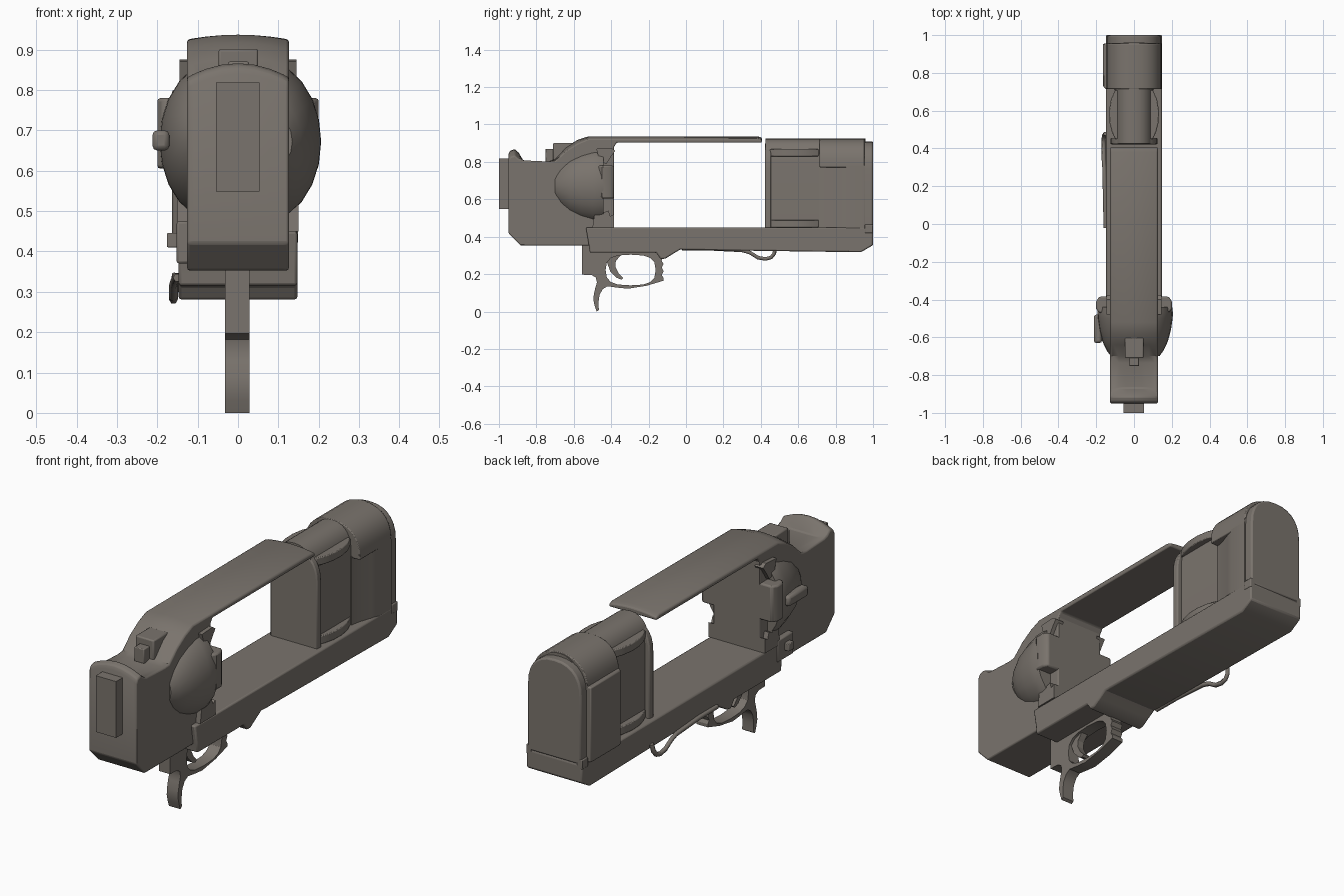
import bpy, bmesh, math
from mathutils import Vector

if "Cube" in bpy.data.objects:
    bpy.data.objects.remove(bpy.data.objects["Cube"])

steel = bpy.data.materials.new("dull_grey_brown_metal")
steel.diffuse_color = (0.195, 0.174, 0.153, 1)
steel.use_nodes = True
steel.node_tree.nodes["Principled BSDF"].inputs["Base Color"].default_value = steel.diffuse_color


def make(name, sections, bevel=0.0, closed=True):
    """Skin a list of equal-length point rings, cap both ends."""
    bm = bmesh.new()
    rings = [[bm.verts.new(p) for p in s] for s in sections]
    for a, b in zip(rings, rings[1:]):
        n = len(a)
        for i in range(n):
            j = (i + 1) % n
            bm.faces.new((a[i], a[j], b[j], b[i]))
    bm.faces.new(rings[0])
    bm.faces.new(rings[-1])
    bmesh.ops.recalc_face_normals(bm, faces=bm.faces[:])
    me = bpy.data.meshes.new(name)
    bm.to_mesh(me)
    bm.free()
    me.materials.append(steel)
    ob = bpy.data.objects.new(name, me)
    bpy.context.collection.objects.link(ob)
    if bevel:
        m = ob.modifiers.new("bevel", "BEVEL")
        m.width, m.segments, m.limit_method = bevel, 2, "ANGLE"
        m.angle_limit = math.radians(40)
    return ob


def side(name, pts, x0, x1, bevel=0.0):
    """Side profile (y, z) extruded along x."""
    return make(name, [[(x, y, z) for y, z in pts] for x in (x0, x1)], bevel)


def plan(name, pts, z0, z1, bevel=0.0):
    """Plan outline (x, y) extruded upward."""
    return make(name, [[(x, y, z) for x, y in pts] for z in (z0, z1)], bevel)


def box(name, x0, x1, y0, y1, z0, z1, bevel=0.0):
    return side(name, [(y0, z0), (y1, z0), (y1, z1), (y0, z1)], x0, x1, bevel)


def arch(name, cx, w, z0, zs, z1, y0, y1, bevel=0.0):
    """Straight sides up to zs, rounded crown up to z1."""
    ring = [(cx - w, z0), (cx + w, z0)]
    for i in range(15):
        t = math.pi * i / 14
        c = math.copysign(abs(math.cos(t)) ** 0.85, math.cos(t))
        ring.append((cx + w * c, zs + (z1 - zs) * abs(math.sin(t)) ** 0.85))
    return make(name, [[(x, y, z) for x, z in ring] for y in (y0, y1)], bevel)


def tube(name, path, r):
    cu = bpy.data.curves.new(name, "CURVE")
    cu.dimensions, cu.bevel_depth, cu.bevel_resolution = "3D", r, 1
    cu.use_fill_caps = True
    sp = cu.splines.new("POLY")
    sp.points.add(len(path) - 1)
    for p, q in zip(sp.points, path):
        p.co = (*q, 1)
    cu.materials.append(steel)
    ob = bpy.data.objects.new(name, cu)
    bpy.context.collection.objects.link(ob)


# Main frame with top strap: (y, z, drop toward the sides)
frame = [(-.95, .42, 0), (-.885, .353, 0), (-.385, .353, 0), (-.385, .88, 0),
         (-.37, .903, 0), (.405, .903, 0), (.405, .93, .012), (.38, .937, .012),
         (-.52, .937, .014), (-.58, .918, .02), (-.64, .88, .02),
         (-.70, .815, .01), (-.735, .802, 0), (-.87, .808, 0),
         (-.895, .85, .035), (-.915, .868, .035), (-.94, .86, .035), (-.95, .84, .035)]
make("main_frame", [[(x, y, z - d * (abs(x) / .126) ** 2) for y, z, d in frame]
                    for x in (-.126, -.11, -.08, -.04, 0, .04, .08, .11, .126)], .006)
box("back_plate", -.055, .053, -1.0, -.94, .548, .818)

# Rear sight
box("sight_base", -.048, .05, -.71, -.60, .80, .902, .006)
box("sight_notch", -.025, .027, -.752, -.68, .80, .87, .004)

# Lower rail
rail = [(-.535, .45), (.99, .45), (1.0, .44), (1.0, .355), (.935, .317), (0, .33),
        (-.03, .332), (-.07, .308), (-.11, .283), (-.135, .28), (-.16, .315),
        (-.515, .315), (-.52, .36)]
side("lower_rail", rail, -.147, .147, .008)
for s in (-1, 1):
    box("rail_end_lip", s * .12, s * .149, .955, 1.0, .42, .465, .004)

# Domed recoil shield
dome = []
for y, k in ((-.70, .45), (-.67, .62), (-.62, .80), (-.56, .92), (-.50, .99), (-.47, 1), (-.44, .97)):
    ring = []
    for i in range(24):
        t = 2 * math.pi * i / 24
        c, s = math.cos(t), math.sin(t)
        x = math.copysign(abs(c) ** .8, c) * .20 * (.35 + .65 * k)
        ring.append((x + .006, y, .672 + s * .212 * k))
    dome.append(ring)
make("recoil_shield", dome)

# Shield rim pieces beside the frame opening
for s in (-1, 1):
    plan("shield_lug", [(s * .10, -.47), (s * .185, -.47), (s * .20, -.45),
                        (s * .20, -.41), (s * .185, -.385), (s * .10, -.385)], .605, .78, .008)
    side("upper_rim", [(-.48, .87), (-.46, .80), (-.425, .79), (-.40, .83), (-.378, .86), (-.40, .875)],
         s * .10, s * .145)
    side("lower_rim", [(-.50, .45), (-.48, .58), (-.45, .57), (-.44, .53), (-.415, .54),
                       (-.405, .51), (-.385, .52), (-.385, .45)], s * .10, s * .15)

# Left-side controls
box("thumb_piece", -.212, -.17, -.63, -.48, .65, .70, .012)
box("pivot_block", -.152, -.12, -.60, -.48, .37, .475, .006)
box("pivot_pin", -.176, -.14, -.57, -.53, .41, .446, .003)

# Trigger guard with an opening and lower hook
guard = [(-.555, .356), (-.555, .197), (-.50, .195), (-.472, .18), (-.465, .15),
         (-.475, .12), (-.482, .07), (-.476, .002), (-.495, .002 + .02),
         (-.488, .002)]
outer = [(-.555, .36), (-.555, .197), (-.505, .195), (-.482, .182), (-.476, .155), (-.484, .13),
         (-.493, .09), (-.495, .06), (-.488, .03), (-.478, .0), (-.466, .008), (-.468, .05),
         (-.462, .09), (-.445, .12), (-.42, .135), (-.36, .127), (-.31, .122), (-.21, .138),
         (-.12, .165), (-.12, .18), (-.13, .195), (-.12, .215), (-.13, .235), (-.12, .255),
         (-.13, .27), (-.12, .36)]
hole = []
for i in range(16):
    t = 2 * math.pi * i / 16
    c, s = math.cos(t), math.sin(t)
    hole.append((-.296 + .134 * math.copysign(abs(c) ** .7, c),
                 .222 + .082 * math.copysign(abs(s) ** .7, s)))
body = side("trigger_guard", outer, -.032, .028)
cutter = side("guard_cutter", hole, -.1, .1)
cutter.hide_render = True
cut = body.modifiers.new("opening", "BOOLEAN")
cut.operation, cut.object, cut.solver = "DIFFERENCE", cutter, "EXACT"
bpy.context.view_layer.update()
cut_mesh = bpy.data.meshes.new_from_object(body.evaluated_get(bpy.context.evaluated_depsgraph_get()))
body.modifiers.clear()
body.data = cut_mesh
bpy.data.objects.remove(cutter)
side("trigger", [(-.425, .32), (-.425, .27), (-.405, .215), (-.37, .18), (-.345, .17), (-.335, .18),
                 (-.36, .205), (-.378, .24), (-.375, .27), (-.35, .30), (-.34, .32)], -.018, .016)

# Slim lever with a looped tip on the left edge
tube("side_lever", [(-.15, -.02, .335), (-.153, .12, .336), (-.157, .30, .327), (-.16, .34, .316),
                    (-.16, .385, .288), (-.16, .425, .281), (-.16, .455, .289),
                    (-.158, .472, .31), (-.152, .478, .345)], .011)

# Muzzle end: core, front flange, curved ledges
arch("muzzle_core", 0, .10, .44, .80, .925, .425, .96)
arch("front_flange", 0, .125, .44, .76, .90, .422, .455, .006)
lens = [(.10, .45), (.118, .49), (.13, .54), (.132, .60), (.122, .66), (.10, .71)]
outline = lens + [(-x, y) for x, y in reversed(lens)]
for z0, z1 in ((.45, .49), (.83, .868)):
    plan("curved_ledge", outline, z0, z1, .004)

# Shroud over the muzzle and flared lower cheeks
arch("muzzle_shroud", 0, .146, .77, .78, .926, .715, .955, .004)
cheek = [(.09, .71), (.105, .71), (.115, .76), (.135, .82), (.146, .86), (.146, .955)]
plan("lower_cheeks", cheek + [(-x, y) for x, y in reversed(cheek)], .44, .78)
plan("left_side_plate", [(-.09, .715), (-.15, .715), (-.164, .73), (-.164, .955), (-.09, .955)],
     .44, .80, .006)
arch("end_plate", 0, .142, .44, .76, .91, .95, 1.0, .008)

# Smooth shading with crisp edges
bpy.ops.object.select_all(action="DESELECT")
for ob in bpy.context.scene.objects:
    if ob.type == "MESH":
        ob.select_set(True)
        bpy.context.view_layer.objects.active = ob
bpy.ops.object.shade_smooth_by_angle(angle=math.radians(32))
